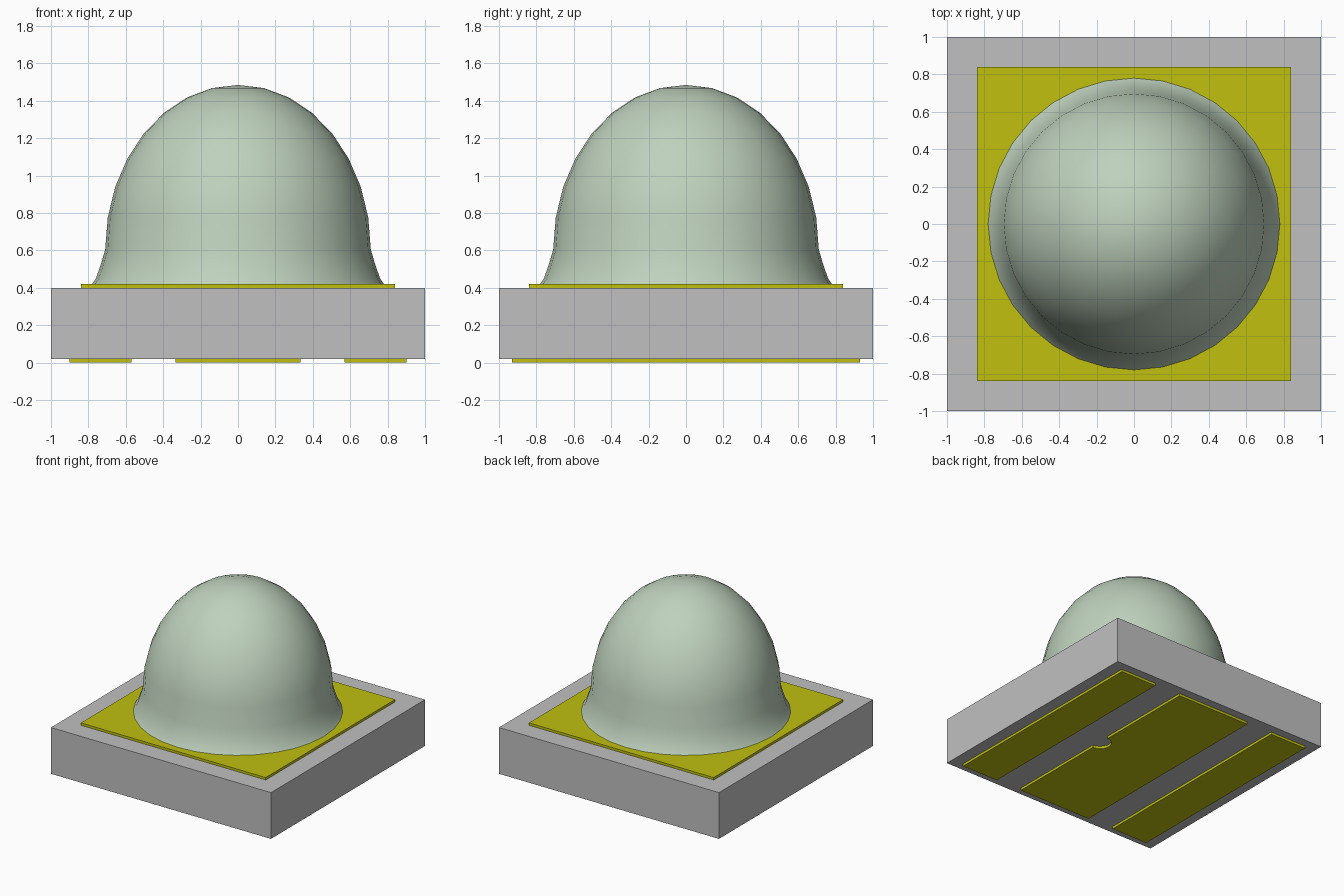
import bpy, bmesh, math

cube = bpy.data.objects.get("Cube")
if cube:
    bpy.data.objects.remove(cube, do_unlink=True)


def material(name, rgb):
    m = bpy.data.materials.new(name)
    m.use_nodes = True
    m.diffuse_color = (*rgb, 1)
    m.node_tree.nodes["Principled BSDF"].inputs["Base Color"].default_value = (*rgb, 1)
    return m


GREY = material("ceramic grey", (0.53, 0.53, 0.53))
YELLOW = material("phosphor yellow", (0.53, 0.53, 0.005))
GREEN = material("pale green lens", (0.52, 0.64, 0.51))


def add_object(name, bm, mat):
    bmesh.ops.recalc_face_normals(bm, faces=bm.faces)
    me = bpy.data.meshes.new(name)
    bm.to_mesh(me)
    bm.free()
    me.materials.append(mat)
    ob = bpy.data.objects.new(name, me)
    bpy.context.collection.objects.link(ob)
    return ob


def slab(name, outline, z0, z1, mat):
    """Extrude a flat outline from z0 to z1."""
    bm = bmesh.new()
    face = bm.faces.new([bm.verts.new((x, y, z0)) for x, y in outline])
    top = bmesh.ops.extrude_face_region(bm, geom=[face])["geom"]
    for v in top:
        if isinstance(v, bmesh.types.BMVert):
            v.co.z = z1
    return add_object(name, bm, mat)


def rect(x0, x1, y):
    return [(x0, -y), (x1, -y), (x1, y), (x0, y)]


# Ceramic body and the yellow plate under the lens
slab("base_block", rect(-1, 1, 1), 0.02, 0.40, GREY)
slab("top_plate", rect(-0.84, 0.84, 0.84), 0.40, 0.42, YELLOW)

# Contact pads underneath, the middle one with a round notch in its +x edge
slab("left_pad", rect(0.57, 0.90, 0.93), 0, 0.02, YELLOW)
slab("right_pad", rect(-0.90, -0.57, 0.93), 0, 0.02, YELLOW)
notch = [(0.333 - 0.085 * math.cos(a), 0.085 * math.sin(a))
         for a in (math.pi * (i / 12 - 0.5) for i in range(13))]
pad = rect(-0.333, 0.333, 0.93)
slab("centre_pad", pad[:2] + notch + pad[2:], 0, 0.02, YELLOW)

# Lens: flared skirt, then a tall half ellipsoid, spun round z
SEGMENTS, RINGS = 32, 8
profile = [(0.78, 0.42), (0.76, 0.45), (0.735, 0.52)]
for i in range(RINGS + 1):
    a = math.pi / 2 * i / RINGS
    profile.append((0.71 * math.cos(a), 0.605 + 0.88 * math.sin(a)))
bm = bmesh.new()
verts = [bm.verts.new((r, 0, z)) for r, z in profile]
edges = [bm.edges.new(pair) for pair in zip(verts, verts[1:])]
bmesh.ops.spin(bm, geom=verts + edges, cent=(0, 0, 0), axis=(0, 0, 1),
               angle=2 * math.pi, steps=SEGMENTS)
bmesh.ops.remove_doubles(bm, verts=bm.verts, dist=0.0005)
lens = add_object("lens", bm, GREEN)
bpy.ops.object.select_all(action="DESELECT")
lens.select_set(True)
bpy.context.view_layer.objects.active = lens
bpy.ops.object.shade_smooth_by_angle(angle=math.radians(40))
